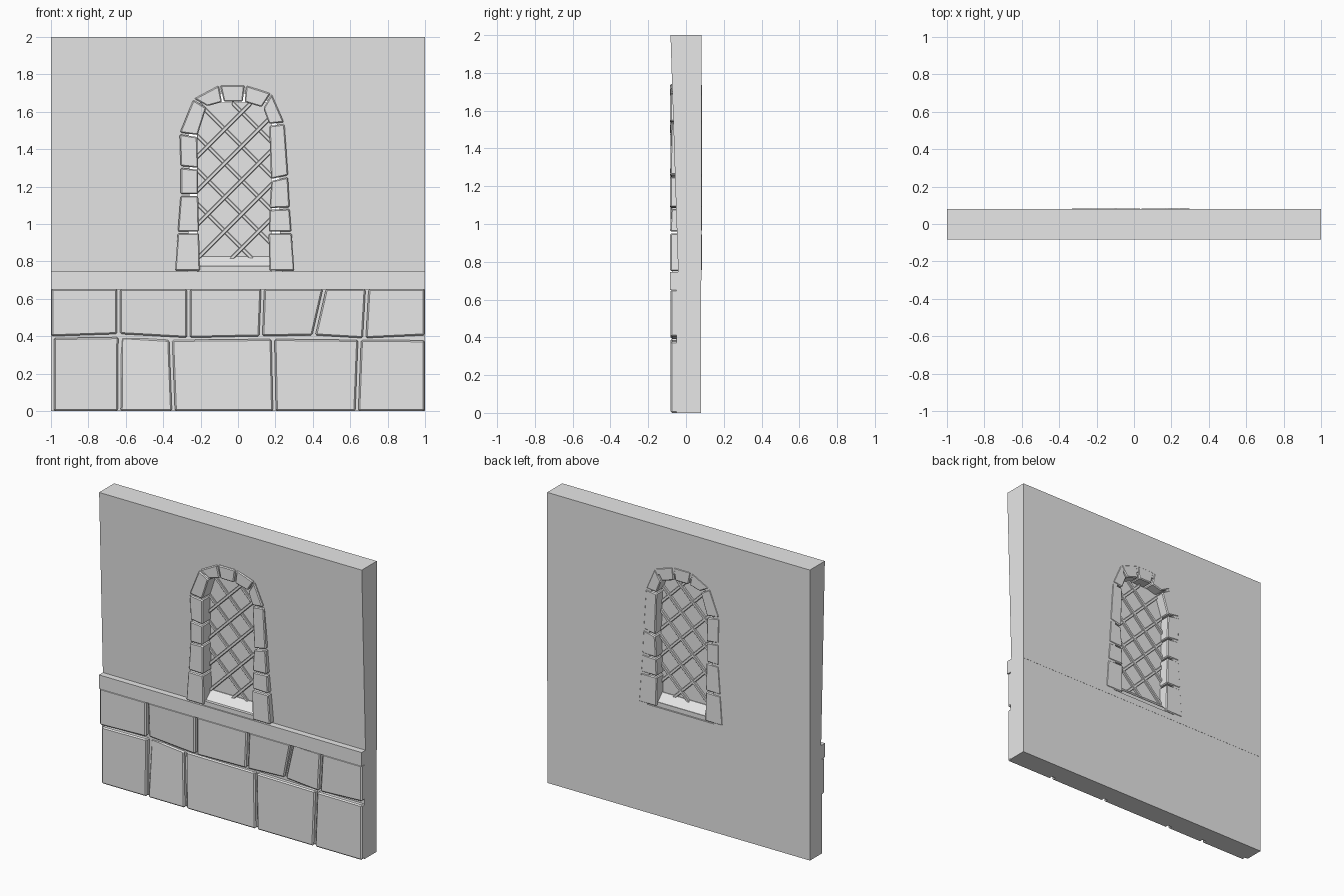
import bpy
import bmesh
from mathutils import Vector

if "Cube" in bpy.data.objects:
    bpy.data.objects.remove(bpy.data.objects["Cube"], do_unlink=True)

GREY = (0.8, 0.8, 0.8, 1)
stone_grey = bpy.data.materials.new("stone_grey")
stone_grey.use_nodes = True
stone_grey.diffuse_color = GREY
stone_grey.node_tree.nodes["Principled BSDF"].inputs["Base Color"].default_value = GREY


def prism(name, outline, front, back, bevel=0):
    """Extrude an (x, z) outline; front and back are depths, one value or one per corner."""
    n = len(outline)
    fronts = front if isinstance(front, (list, tuple)) else [front] * n
    bm = bmesh.new()
    a = [bm.verts.new((x, y, z)) for (x, z), y in zip(outline, fronts)]
    b = [bm.verts.new((x, back, z)) for x, z in outline]
    bm.faces.new(a)
    bm.faces.new(b[::-1])
    for i in range(n):
        j = (i + 1) % n
        bm.faces.new((a[i], b[i], b[j], a[j]))
    bmesh.ops.recalc_face_normals(bm, faces=bm.faces)
    mesh = bpy.data.meshes.new(name)
    bm.to_mesh(mesh)
    bm.free()
    mesh.materials.append(stone_grey)
    obj = bpy.data.objects.new(name, mesh)
    bpy.context.collection.objects.link(obj)
    if bevel:
        mod = obj.modifiers.new("chipped_edges", "BEVEL")
        mod.width = bevel
        mod.segments = 1
    return obj


def rect(x0, x1, z0, z1):
    return [(x0, z0), (x1, z0), (x1, z1), (x0, z1)]


def shrink(points, gap):
    """Pull corners towards the centre to leave a mortar joint."""
    c = sum((Vector(p) for p in points), Vector((0, 0))) / len(points)
    return [tuple(Vector(p) + (c - Vector(p)).normalized() * gap) for p in points]


# Walls: the upper one leans forward towards its top
prism("lower_wall", rect(-1, 1, 0, 0.7), -0.05, 0.08)
upper_wall = prism("upper_wall", rect(-1, 1, 0.7, 2), [-0.04, -0.04, -0.082, -0.082], 0.081)
prism("ledge", rect(-1, 1, 0.65, 0.745), -0.084, 0)

# Window surround joints, outer and inner ends, going up, over the arch and down
joints = [
    ((-.34, .745), (-.20, .745)), ((-.325, .955), (-.205, .955)),
    ((-.31, 1.155), (-.21, 1.155)), ((-.31, 1.305), (-.21, 1.295)),
    ((-.315, 1.485), (-.215, 1.47)), ((-.24, 1.67), (-.165, 1.625)),
    ((-.10, 1.745), (-.08, 1.65)), ((.04, 1.745), (.03, 1.65)),
    ((.18, 1.70), (.13, 1.62)), ((.25, 1.54), (.165, 1.53)),
    ((.27, 1.255), (.175, 1.235)), ((.28, 1.085), (.165, 1.08)),
    ((.29, .955), (.16, .955)), ((.305, .745), (.165, .745)),
]

# Opening cut through the upper wall along the middle of the surround
middle = [tuple((Vector(o) + Vector(i)) / 2) for o, i in joints]
cutter = prism("window_cutter", middle, -0.3, 0.3)
cutter.hide_render = True
cut = upper_wall.modifiers.new("window_opening", "BOOLEAN")
cut.operation = "DIFFERENCE"
cut.solver = "EXACT"
cut.object = cutter
bpy.context.view_layer.objects.active = upper_wall
bpy.ops.object.modifier_apply(modifier=cut.name)
bpy.data.objects.remove(cutter, do_unlink=True)

for k in range(len(joints) - 1):
    (o0, i0), (o1, i1) = joints[k], joints[k + 1]
    quad = shrink([o0, o1, i1, i0], 0.006)
    lean = 0.006 * (k % 2)
    prism(f"surround_stone_{k + 1}", quad,
          [-0.084 + lean, -0.084, -0.084 + lean, -0.084], 0.084, 0.006)

# Window sill, sloping away from the pane on both sides
prism("sill_front", rect(-0.22, 0.18, 0.74, 0.775), -0.075, 0.07)
bm = bmesh.new()
for x in (-0.22, 0.18):
    for y, z in ((-0.07, 0.76), (0.0, 0.825), (0.02, 0.825), (0.07, 0.77)):
        bm.verts.new((x, y, z))
bmesh.ops.convex_hull(bm, input=bm.verts)
sill_mesh = bpy.data.meshes.new("sill_slope")
bm.to_mesh(sill_mesh)
bm.free()
sill_mesh.materials.append(stone_grey)
bpy.context.collection.objects.link(bpy.data.objects.new("sill_slope", sill_mesh))

# Pane and diagonal lattice
LEFT, RIGHT, LOW, HIGH = -0.22, 0.18, 0.78, 1.65
prism("window_pane", rect(LEFT, RIGHT, 0.76, HIGH), 0.005, 0.015)
HALF = 0.014
for slope, start in ((1, 0.85), (-1, 0.89)):
    for k in range(5):
        c = start + 0.182 * k
        xs = sorted(((LOW - c) * slope, (HIGH - c) * slope))
        x0, x1 = max(LEFT, xs[0]), min(RIGHT, xs[1])
        if x1 - x0 < 0.03:
            continue
        z0, z1 = c + slope * x0, c + slope * x1
        bar = [(x0, z0 - HALF), (x1, z1 - HALF), (x1, z1 + HALF), (x0, z0 + HALF)]
        prism(f"lattice_bar_{'rising' if slope > 0 else 'falling'}_{k + 1}", bar,
              -0.008 - 0.002 * slope, 0.028 + 0.002 * slope, 0.003)

# Plinth stones: joints given as (bottom x, bottom z, top x, top z)
lower_row = [(-.985, 0, -.985, .39), (-.635, 0, -.632, .395), (-.345, 0, -.36, .38),
             (.195, 0, .187, .385), (.635, 0, .65, .38), (.998, 0, .998, .378)]
upper_row = [(-.998, .40, -.998, .652), (-.638, .412, -.638, .652), (-.265, .392, -.265, .652),
             (.122, .40, .132, .652), (.405, .405, .462, .652), (.675, .39, .69, .652),
             (.998, .405, .998, .652)]
# Faces worn back at some corners: bottom left, bottom right, top right, top left
worn = {"lower_2": (0, 0, .012, .03), "lower_3": (0, 0, .004, .018),
        "upper_2": (.012, 0, 0, 0), "upper_4": (0, .015, 0, 0), "upper_5": (.01, 0, 0, .008)}
for row_name, row in (("lower", lower_row), ("upper", upper_row)):
    for k in range(len(row) - 1):
        p, q = row[k], row[k + 1]
        g = 0.008
        right = q[0] if k == len(row) - 2 else None
        quad = [(p[0] + g, p[1]), (right or q[0] - g, q[1]),
                (right or q[2] - g, q[3]), (p[2] + g, p[3])]
        if k == 0:
            quad[0], quad[3] = (p[0], p[1]), (p[2], p[3])
        key = f"{row_name}_{k + 1}"
        fronts = [-0.081 + w for w in worn.get(key, (0, 0, 0, 0))]
        prism(f"plinth_stone_{key}", quad, fronts, 0, 0.008)
